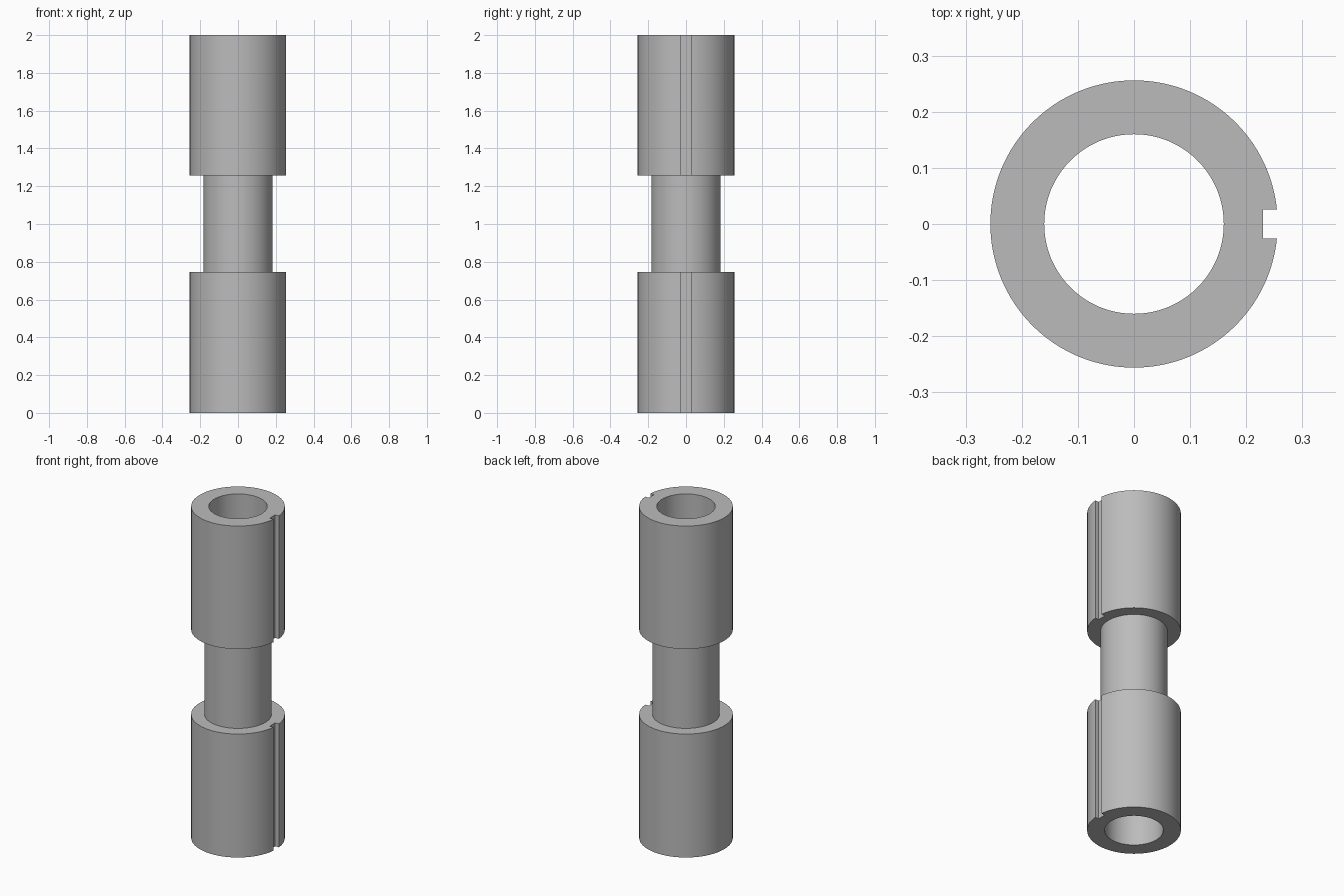
import bpy, bmesh, math
from mathutils import Matrix

cube = bpy.data.objects.get("Cube")
if cube:
    bpy.data.objects.remove(cube, do_unlink=True)

HEIGHT = 2.0
OUTER, NECK, BORE = 0.256, 0.183, 0.16
NECK_LOW, NECK_HIGH = 0.745, 1.258
SLOT_FLOOR, SLOT_WIDTH = 0.23, 0.052
SEGMENTS = 128

grey = bpy.data.materials.new("plain grey")
grey.use_nodes = True
colour = (0.5, 0.5, 0.5, 1)
grey.diffuse_color = colour
grey.node_tree.nodes["Principled BSDF"].inputs["Base Color"].default_value = colour


def make_object(name, bm):
    bmesh.ops.recalc_face_normals(bm, faces=bm.faces)
    mesh = bpy.data.meshes.new(name)
    bm.to_mesh(mesh)
    bm.free()
    mesh.materials.append(grey)
    obj = bpy.data.objects.new(name, mesh)
    bpy.context.collection.objects.link(obj)
    return obj


# Hollow sleeve with two collars and a narrow neck, turned from its half section
section = [(BORE, 0), (OUTER, 0), (OUTER, NECK_LOW), (NECK, NECK_LOW),
           (NECK, NECK_HIGH), (OUTER, NECK_HIGH), (OUTER, HEIGHT), (BORE, HEIGHT)]
bm = bmesh.new()
verts = [bm.verts.new((r, 0, z)) for r, z in section]
edges = [bm.edges.new((a, b)) for a, b in zip(verts, verts[1:] + verts[:1])]
bmesh.ops.spin(bm, geom=verts + edges, cent=(0, 0, 0), axis=(0, 0, 1),
               angle=math.tau, steps=SEGMENTS, use_merge=False)
bmesh.ops.remove_doubles(bm, verts=bm.verts, dist=0.0001)
sleeve = make_object("collared_sleeve", bm)

# Keyway cutter along the +x side, clear of the neck
bm = bmesh.new()
bmesh.ops.create_cube(bm, size=1, matrix=Matrix.Translation((SLOT_FLOOR + 0.1, 0, HEIGHT / 2))
                      @ Matrix.Diagonal((0.2, SLOT_WIDTH, HEIGHT + 0.2, 1)))
cutter = make_object("keyway_cutter", bm)
cutter.hide_render = True

cut = sleeve.modifiers.new("keyway", 'BOOLEAN')
cut.operation = 'DIFFERENCE'
cut.solver = 'EXACT'
cut.object = cutter

# Apply the cut, then smooth the round walls and keep the rims sharp
bpy.ops.object.select_all(action='DESELECT')
bpy.context.view_layer.objects.active = sleeve
sleeve.select_set(True)
bpy.ops.object.modifier_apply(modifier=cut.name)
bpy.data.objects.remove(cutter, do_unlink=True)
bpy.ops.object.shade_smooth_by_angle(angle=math.radians(30))
